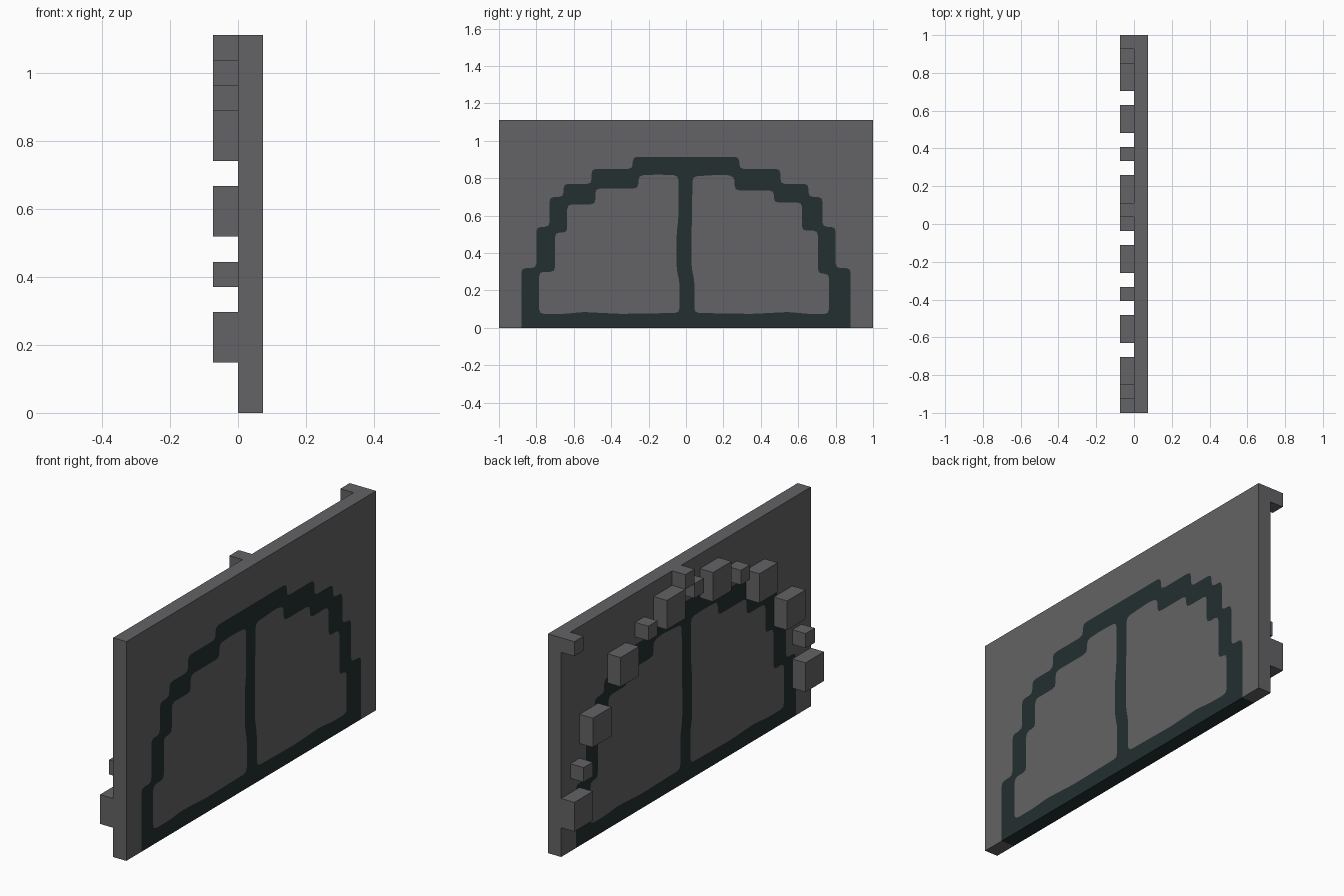
import bpy
import bmesh
from mathutils import Matrix, Vector

if "Cube" in bpy.data.objects:
    bpy.data.objects.remove(bpy.data.objects["Cube"], do_unlink=True)

# The wall is laid out on a square grid: 27 cells wide, 15 cells high
COLUMNS, ROWS = 27, 15
CELL = 2 / COLUMNS
HEIGHT = ROWS * CELL


def make_material(name, colour):
    material = bpy.data.materials.new(name)
    material.use_nodes = True
    material.diffuse_color = colour
    shader = next(n for n in material.node_tree.nodes if n.type == 'BSDF_PRINCIPLED')
    shader.inputs["Base Color"].default_value = colour
    return material


stone = make_material("stone_grey", (0.125, 0.124, 0.130, 1))
dark = make_material("dark_green", (0.017, 0.029, 0.029, 1))


def stairs(corners, base):
    """Stepped outline climbing inward through (half width, height) corners."""
    points, level = [], base
    for width, top in corners:
        points += [(width, level), (width, top)]
        level = top
    return points


def rounded(points, radius=0.025):
    """Soften every corner except those standing on the ground."""
    points = [Vector(p) / 100 for p in points]
    result = []
    for i, corner in enumerate(points):
        if corner.y == 0:
            result.append(corner)
            continue
        ends = []
        for other in (points[i - 1], points[(i + 1) % len(points)]):
            arm = other - corner
            ends.append(corner + arm.normalized() * min(radius, arm.length * 0.45))
        middle = (ends[0] + ends[1]) / 4 + corner / 2
        result += [ends[0], middle, ends[1]]
    return result


def make_prism(name, outlines, material):
    """Fill the outlines in the wall plane and extrude them through the wall."""
    curve = bpy.data.curves.new(name + "_profile", 'CURVE')
    curve.dimensions = '2D'
    curve.fill_mode = 'BOTH'
    curve.extrude = CELL / 2
    for outline in outlines:
        spline = curve.splines.new('POLY')
        spline.points.add(len(outline) - 1)
        for point, (across, up) in zip(spline.points, outline):
            point.co = (across, up, 0, 1)
        spline.use_cyclic_u = True
    helper = bpy.data.objects.new(name + "_profile", curve)
    mesh = bpy.data.meshes.new_from_object(helper)
    bpy.data.objects.remove(helper)
    bpy.data.curves.remove(curve)

    # Stand the profile up: across -> y, up -> z, thickness -> x
    mesh.transform(Matrix(((0, 0, 1, CELL / 2), (1, 0, 0, 0),
                           (0, 1, 0, 0), (0, 0, 0, 1))))
    finish(name, mesh, material)


def finish(name, mesh, material):
    bm = bmesh.new()
    bm.from_mesh(mesh)
    bmesh.ops.remove_doubles(bm, verts=bm.verts, dist=0.00001)
    bmesh.ops.recalc_face_normals(bm, faces=bm.faces)
    for face in bm.faces:
        face.smooth = False
        face.material_index = 0
    bm.to_mesh(mesh)
    bm.free()
    mesh.name = name
    mesh.materials.clear()
    mesh.materials.append(material)
    part = bpy.data.objects.new(name, mesh)
    bpy.context.collection.objects.link(part)


def make_block(name, column, row, width, height):
    """Stone block on the -x side of the wall, placed by grid cell."""
    bm = bmesh.new()
    bmesh.ops.create_cube(bm, size=1)
    size = Vector((CELL, width * CELL, height * CELL))
    centre = Vector((-CELL / 2, (column + width / 2) * CELL - 1,
                     (row + height / 2) * CELL))
    for vert in bm.verts:
        vert.co = vert.co * size + centre
    mesh = bpy.data.meshes.new(name)
    bm.to_mesh(mesh)
    bm.free()
    finish(name, mesh, stone)


# Stepped arch outline, mirrored about the middle (hundredths of a unit)
half = stairs([(88, 32), (80, 54), (73, 70), (65.5, 77), (50.5, 85), (28.5, 91.5)], 0)
arch = rounded([(-w, h) for w, h in half] + half[::-1])

# Two panels inside the arch, each with its wavering edge on the centre bar
left_steps = stairs([(78.5, 30), (70, 51), (63.5, 66), (48.5, 74.5), (25.5, 81.5)], 7.5)
left_panel = rounded([(-w, h) for w, h in left_steps] + [
    (-15, 82), (-4, 81.5), (-4, 60), (-5, 50), (-5, 31), (-3.5, 25),
    (-3.5, 8), (-35, 7.5), (-55, 8.5), (-65, 7.5)])
right_steps = stairs([(76.5, 29), (70.5, 52), (62, 67), (47, 73.5), (26, 81)], 7.5)
right_panel = rounded(right_steps + [
    (20, 82), (3.5, 81), (3, 50), (3, 32), (4.5, 25), (4.5, 8),
    (35, 7.5), (55, 8.5), (65, 7.5)])

# Wall around the arch, the dark arch band and bar, and the panels
wall = [Vector((-1, 0))] + arch + [Vector((1, 0)), Vector((1, HEIGHT)), Vector((-1, HEIGHT))]
make_prism("wall_surround", [wall], stone)
make_prism("arch_band", [arch, left_panel, right_panel], dark)
make_prism("left_panel", [left_panel], stone)
make_prism("right_panel", [right_panel], stone)

# Large blocks following the arch, two cells square: (column, row), in pairs
for column, row in [(0, 2), (2, 7), (5, 10), (10, 12)]:
    make_block("large_block_right", column, row, 2, 2)
    make_block("large_block_left", COLUMNS - 2 - column, row, 2, 2)

# Small blocks between them, one cell square, in pairs
for column, row in [(1, 5), (8, 12)]:
    make_block("small_block_right", column, row, 1, 1)
    make_block("small_block_left", COLUMNS - 1 - column, row, 1, 1)

# Keystone, and the two single blocks under the top edge
make_block("keystone", 13, 13, 1, 1)
make_block("top_block", 14, 14, 1, 1)
make_block("corner_block", 26, 14, 1, 1)
